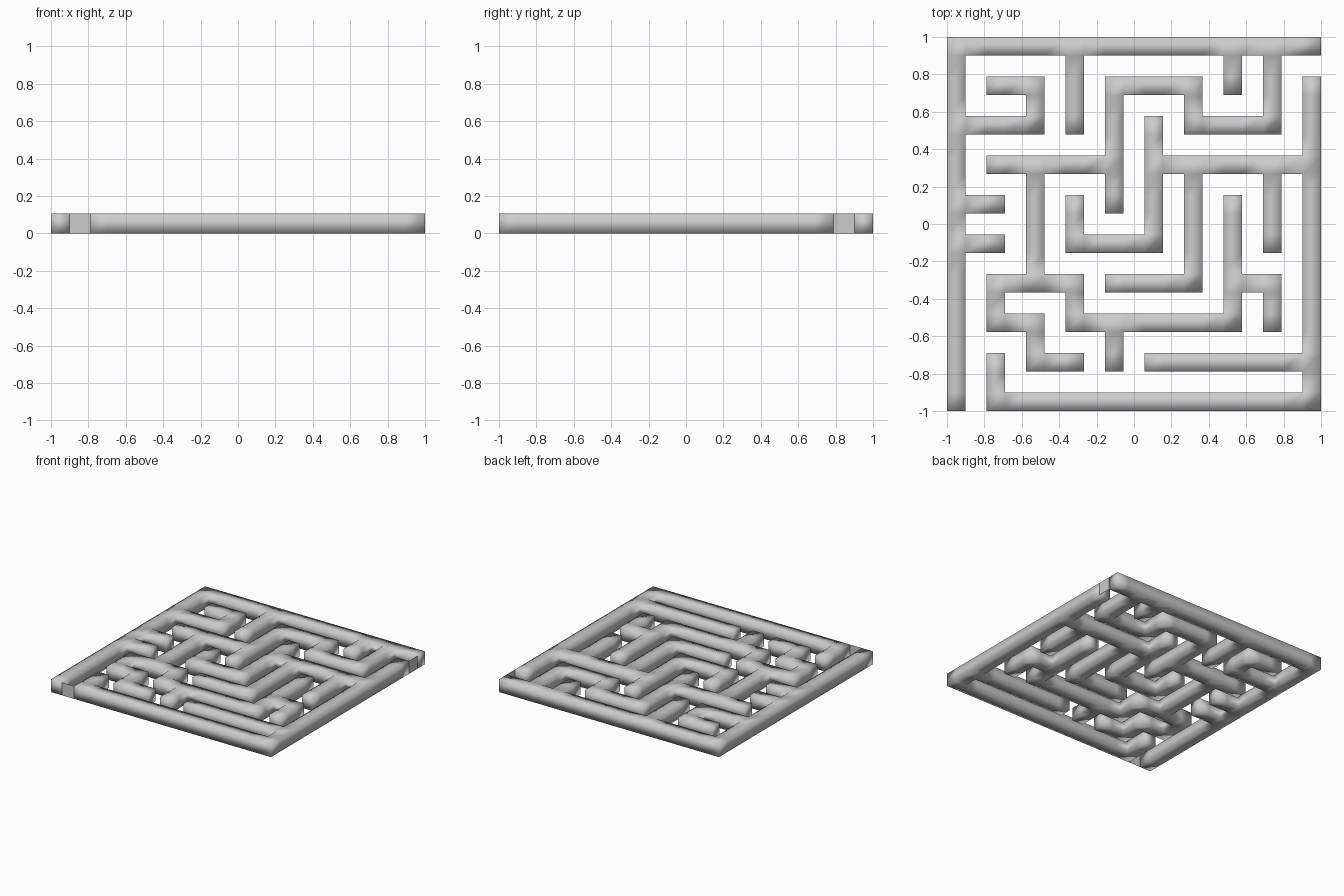
import bpy, bmesh, math

if "Cube" in bpy.data.objects:
    bpy.data.objects.remove(bpy.data.objects["Cube"])

W, H = 0.10, 0.105            # wall width and height
P = (2 - W) / 9               # pitch between wall centre lines

# Wall runs as polylines on a 10 x 10 lattice (column, row from the front)
runs = [
    # outer border with its two openings
    [(0, 0), (0, 9), (9, 9)],
    [(9, 8), (9, 0), (1, 0), (1, 1)],
    # upper half
    [(1, 8), (2, 8), (2, 7), (0, 7)],
    [(3, 9), (3, 7)],
    [(7, 9), (7, 8)],
    [(4, 5), (4, 8), (6, 8), (6, 7), (8, 7), (8, 9)],
    [(1, 6), (4, 6)],
    [(5, 6), (9, 6)],
    [(5, 7), (5, 4), (3, 4), (3, 5)],
    [(8, 6), (8, 4)],
    # lower half
    [(0, 5), (1, 5)],
    [(0, 4), (1, 4)],
    [(6, 6), (6, 3), (4, 3)],
    [(2, 6), (2, 3)],
    [(7, 5), (7, 2), (3, 2), (3, 3), (1, 3), (1, 2), (2, 2), (2, 1), (3, 1)],
    [(7, 3), (8, 3), (8, 2)],
    [(4, 2), (4, 1)],
    [(5, 1), (9, 1)],
]

# Fill the grid cells covered by the runs (even = wall post, odd = gap)
cells = set()
for run in runs:
    for (a, b), (c, d) in zip(run, run[1:]):
        for i in range(2 * min(a, c), 2 * max(a, c) + 1):
            for j in range(2 * min(b, d), 2 * max(b, d) + 1):
                cells.add((i, j))


def edge(k):
    return -1 + (k // 2) * P + (W if k % 2 else 0)


bm = bmesh.new()
cache = {}


def vert(i, j, k):
    if (i, j, k) not in cache:
        cache[i, j, k] = bm.verts.new((edge(i), edge(j), k * H))
    return cache[i, j, k]


def side(a, b):
    return bm.faces.new([vert(*a, 0), vert(*b, 0), vert(*b, 1), vert(*a, 1)])


# Maze walls: top, bottom and the exposed sides of each filled cell
for i, j in sorted(cells):
    ring = [(i, j), (i + 1, j), (i + 1, j + 1), (i, j + 1)]
    bm.faces.new([vert(*p, 1) for p in ring])
    bm.faces.new([vert(*p, 0) for p in reversed(ring)])
    for n, (di, dj) in enumerate([(0, -1), (1, 0), (0, 1), (-1, 0)]):
        if (i + di, j + dj) not in cells:
            side(ring[n], ring[(n + 1) % 4])

# Join coplanar faces and shade softly across the edges
bmesh.ops.dissolve_limit(bm, angle_limit=math.radians(1),
                         verts=bm.verts[:], edges=bm.edges[:])
for f in bm.faces:
    f.smooth = True
me = bpy.data.meshes.new("maze_walls")
bm.to_mesh(me)
bm.free()
bpy.context.collection.objects.link(bpy.data.objects.new("maze_walls", me))


# Paper-thin sheets closing the two openings on the outer faces
def sheet(name, a, b):
    m = bpy.data.meshes.new(name)
    m.from_pydata([(*a, 0), (*b, 0), (*b, H), (*a, H)], [], [(0, 1, 2, 3)])
    bpy.context.collection.objects.link(bpy.data.objects.new(name, m))


sheet("entrance_sheet", (edge(1), -1), (edge(2), -1))
sheet("exit_sheet", (1, edge(17)), (1, edge(18)))
